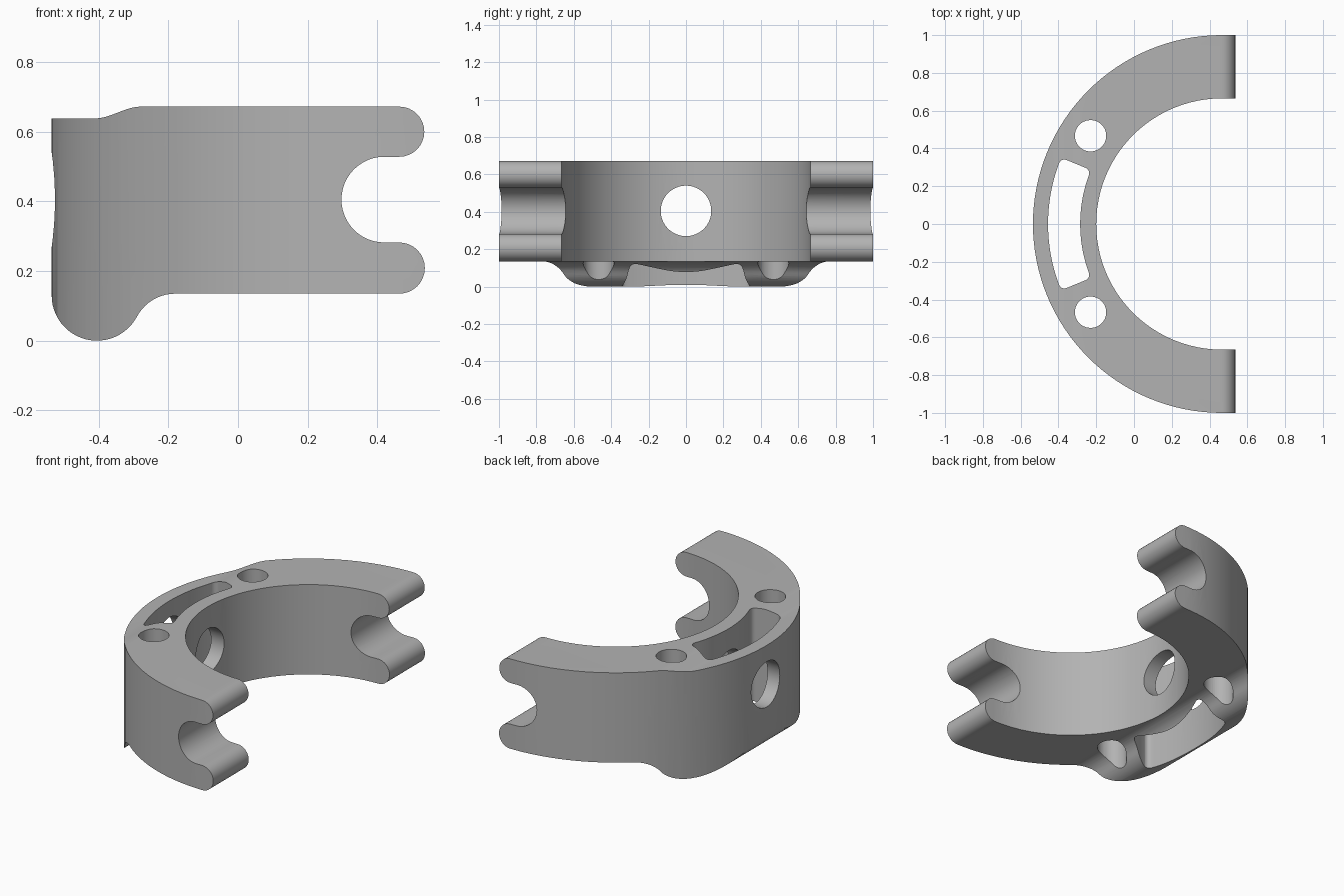
import bpy, bmesh
from math import sin, cos, asin, radians, degrees
from mathutils import Vector

if "Cube" in bpy.data.objects:
    bpy.data.objects.remove(bpy.data.objects["Cube"])

CENTRE_X = 0.465           # ring axis
OUTER, INNER = 1.0, 0.665  # ring radii
HOLE_Z = 0.405


def arc(cx, cy, r, start, end, steps=16):
    """Points on an arc, angles in degrees."""
    angles = [radians(start + (end - start) * i / steps) for i in range(steps + 1)]
    return [(cx + r * cos(a), cy + r * sin(a)) for a in angles]


def prism(name, outline, axis, low, high):
    """Extrude a closed outline along one axis."""
    place = {"z": lambda u, v, w: (u, v, w),
             "y": lambda u, v, w: (u, w, v),
             "x": lambda u, v, w: (w, u, v)}[axis]
    bm = bmesh.new()
    face = bm.faces.new([bm.verts.new(place(u, v, low)) for u, v in outline])
    side = bmesh.ops.extrude_face_region(bm, geom=[face])
    moved = [g for g in side["geom"] if isinstance(g, bmesh.types.BMVert)]
    bmesh.ops.translate(bm, verts=moved, vec=Vector(place(0, 0, high - low)))
    bmesh.ops.recalc_face_normals(bm, faces=bm.faces)
    mesh = bpy.data.meshes.new(name)
    bm.to_mesh(mesh)
    bm.free()
    obj = bpy.data.objects.new(name, mesh)
    bpy.context.collection.objects.link(obj)
    return obj


def combine(target, tool, operation):
    """Apply a boolean and discard the tool."""
    tool.hide_render = True
    mod = target.modifiers.new(operation, "BOOLEAN")
    mod.operation, mod.solver, mod.object = operation, "EXACT", tool
    bpy.context.view_layer.objects.active = target
    bpy.ops.object.modifier_apply(modifier=mod.name)
    bpy.data.objects.remove(tool)


# Half ring with short straight ends
plan = ([(0.6, OUTER)] + arc(CENTRE_X, 0, OUTER, 90, 270, 64)
        + [(0.6, -OUTER), (0.6, -INNER)]
        + arc(CENTRE_X, 0, INNER, 270, 90, 48) + [(0.6, INNER)])
bracket = prism("half_ring_bracket", plan, "z", -0.1, 0.8)

# Side profile: stepped top, forked ends, rounded lobe below
step = [(-0.41 + 0.13 * t, 0.638 + 0.034 * t * t * (3 - 2 * t))
        for t in (i / 10 for i in range(11))]
profile = ([(-0.6, 0.638)] + step
           + arc(0.463, 0.6, 0.072, 90, -90)
           + arc(0.42, HOLE_Z, 0.123, 90, 270, 24)
           + arc(0.463, 0.2085, 0.0735, 90, -90)
           + arc(-0.18, 0.01, 0.125, 90, 152, 10)
           + arc(-0.405, 0.13, 0.13, -28, -180, 24)
           + [(-0.6, 0.13)])
combine(bracket, prism("side_profile", profile, "y", -1.2, 1.2), "INTERSECT")

# Round hole through the middle of the wall
combine(bracket, prism("wall_hole", arc(0, HOLE_Z, 0.135, 0, 354, 59), "x", -0.8, 0.1),
        "DIFFERENCE")

# Pair of vertical bolt holes
for side in (-1, 1):
    combine(bracket, prism("bolt_hole", arc(-0.23, side * 0.467, 0.083, 0, 351, 39),
                           "z", -0.1, 0.9), "DIFFERENCE")


# Curved slot with rounded corners
def slot_corner(radius, inward, side, turn):
    c = 0.03
    r = radius + inward * c
    theta = 180 + side * (22.4 - degrees(asin(c / r)))
    x, y = CENTRE_X + r * cos(radians(theta)), r * sin(radians(theta))
    return arc(x, y, c, theta + turn, theta + turn + 90, 6)


slot = (slot_corner(0.92, -1, 1, 0) + slot_corner(0.75, 1, 1, 90)
        + arc(CENTRE_X, 0, 0.75, 199, 161, 16)
        + slot_corner(0.75, 1, -1, 180) + slot_corner(0.92, -1, -1, 270)
        + arc(CENTRE_X, 0, 0.92, 161, 199, 16))
combine(bracket, prism("curved_slot", slot, "z", -0.1, 0.9), "DIFFERENCE")

# Grey material and smooth shading
grey = bpy.data.materials.new("plain_grey")
grey.use_nodes = True
colour = (0.45, 0.45, 0.45, 1)
grey.diffuse_color = colour
grey.node_tree.nodes["Principled BSDF"].inputs["Base Color"].default_value = colour
bracket.data.materials.clear()
bracket.data.materials.append(grey)
for face in bracket.data.polygons:
    face.material_index = 0
bpy.ops.object.select_all(action="DESELECT")
bracket.select_set(True)
bpy.context.view_layer.objects.active = bracket
bpy.ops.object.shade_smooth_by_angle(angle=radians(30))
